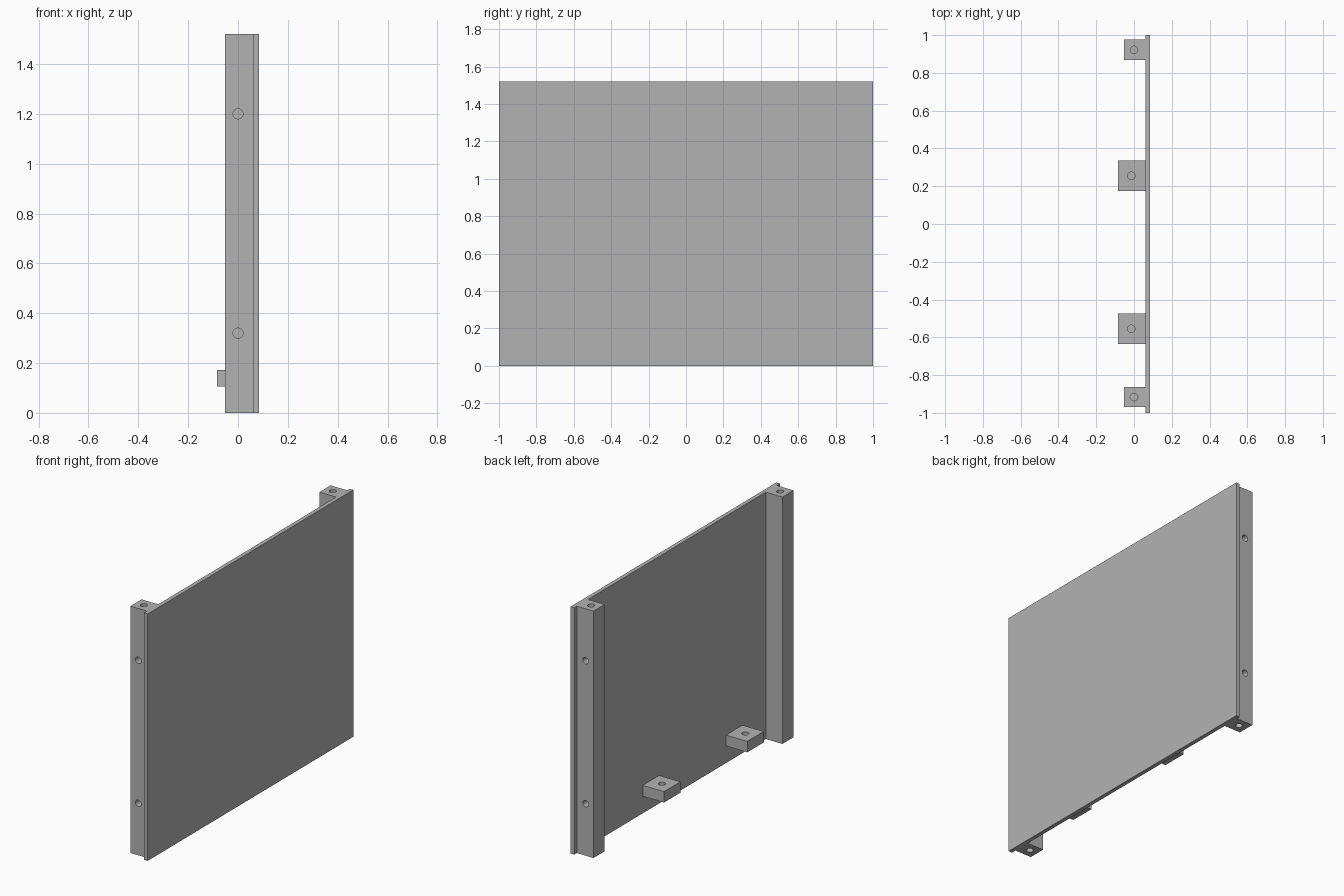
import bpy
from math import pi

if "Cube" in bpy.data.objects:
    bpy.data.objects.remove(bpy.data.objects["Cube"], do_unlink=True)

grey = bpy.data.materials.new("plain grey")
grey.use_nodes = True
grey.diffuse_color = (0.45, 0.45, 0.45, 1)
grey.node_tree.nodes["Principled BSDF"].inputs["Base Color"].default_value = grey.diffuse_color

HEIGHT = 1.52
INNER = 0.06      # inner face of the panel
HOLE_RADIUS = 0.02


def box(name, x, y, z):
    """Box from (low, high) pairs on each axis."""
    spans = (x, y, z)
    bpy.ops.mesh.primitive_cube_add(size=1, location=[(a + b) / 2 for a, b in spans])
    ob = bpy.context.object
    ob.name = name
    ob.scale = [b - a for a, b in spans]
    bpy.ops.object.transform_apply(location=False, rotation=False, scale=True)
    ob.data.materials.append(grey)
    return ob


def drill(ob, centre, depth, along_y=False):
    """Blind hole; centre is the middle of the mouth on the surface."""
    bpy.ops.mesh.primitive_cylinder_add(
        vertices=32, radius=HOLE_RADIUS, depth=depth * 2, location=centre,
        rotation=(pi / 2 if along_y else 0, 0, 0))
    cutter = bpy.context.object
    cutter.name = "hole_cutter"
    cutter.data.materials.append(grey)
    cutter.hide_render = True
    mod = ob.modifiers.new("hole", 'BOOLEAN')
    mod.operation = 'DIFFERENCE'
    mod.solver = 'EXACT'
    mod.object = cutter
    bpy.context.view_layer.objects.active = ob
    bpy.ops.object.modifier_apply(modifier=mod.name)
    bpy.data.objects.remove(cutter, do_unlink=True)


def smooth_holes(ob):
    bpy.ops.object.select_all(action='DESELECT')
    ob.select_set(True)
    bpy.context.view_layer.objects.active = ob
    bpy.ops.object.shade_smooth_by_angle()


# Thin upright panel
box("panel", (INNER, 0.085), (-1, 1), (0, HEIGHT))

# Corner posts with holes in both ends and in the outer side
for name, mid, side in (("front_post", -0.916, -1), ("back_post", 0.922, 1)):
    half = 0.054
    post = box(name, (-0.053, INNER), (mid - half, mid + half), (0, HEIGHT))
    for end in (0, HEIGHT):
        drill(post, (0, mid, end), 0.15)
    for z in (0.32, 1.2):
        drill(post, (0, mid + side * half, z), 0.08, along_y=True)
    smooth_holes(post)

# Small mounting blocks near the bottom of the panel
for name, mid in (("front_block", -0.555), ("back_block", 0.255)):
    block = box(name, (-0.085, INNER), (mid - 0.08, mid + 0.08), (0.105, 0.172))
    drill(block, (-0.015, mid, 0.172), 0.05)
    smooth_holes(block)
